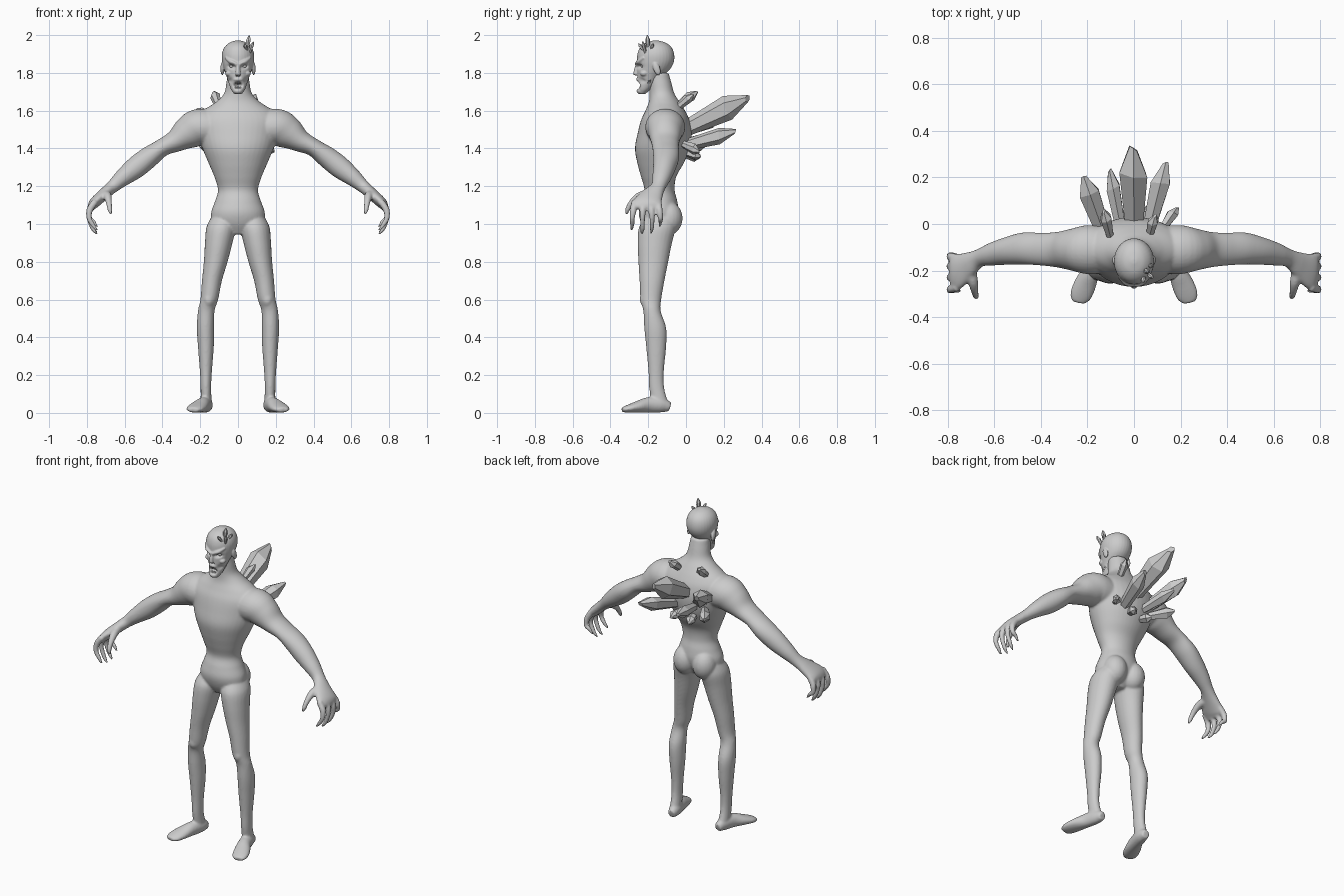
import bpy, bmesh, math, random
from mathutils import Vector, Matrix

random.seed(4)
grey = bpy.data.materials.new("stone_grey")
grey.diffuse_color = (0.6, 0.6, 0.6, 1)


def spline(pts, steps=5):
    """Catmull-Rom resampling of control rings."""
    v = [Vector(p) for p in pts]
    out = []
    for i in range(len(v) - 1):
        a, b, c, d = v[max(i - 1, 0)], v[i], v[i + 1], v[min(i + 2, len(v) - 1)]
        for k in range(steps):
            t = k / steps
            out.append(0.5 * (2 * b + (c - a) * t + (2 * a - 5 * b + 4 * c - d) * t * t
                              + (3 * b - a - 3 * c + d) * t ** 3))
    return out + [v[-1]]


def tube(bm, pts, ref=(1, 0, 0), upright=False, segs=24, mirror=False):
    """Loft of ellipses; each point is x, y, z, radius along ref, other radius."""
    rings = spline(pts)
    cen = [Vector(r[:3]) for r in rings]
    for s in ((1, -1) if mirror else (1,)):
        loops = []
        for i, r in enumerate(rings):
            t = cen[min(i + 1, len(cen) - 1)] - cen[max(i - 1, 0)]
            t = Vector((0, 0, 1)) if upright else t.normalized()
            u = Vector(ref)
            u = (u - t * u.dot(t)).normalized()
            w = t.cross(u)
            loop = []
            for k in range(segs):
                a = math.tau * k / segs
                p = cen[i] + u * max(r[3], .003) * math.cos(a) + w * max(r[4], .003) * math.sin(a)
                loop.append(bm.verts.new((p.x * s, p.y, p.z)))
            loops.append(loop)
        faces = [bm.faces.new(loops[0]), bm.faces.new(loops[-1][::-1])]
        for a, b in zip(loops, loops[1:]):
            for k in range(segs):
                j = (k + 1) % segs
                faces.append(bm.faces.new((a[k], b[k], b[j], a[j])))
        bmesh.ops.recalc_face_normals(bm, faces=faces)


def ball(bm, c, r, mirror=False, tilt=0):
    for s in ((1, -1) if mirror else (1,)):
        m = Matrix.Translation((c[0] * s, c[1], c[2])) @ Matrix.Rotation(tilt, 4, 'X') @ Matrix.Diagonal((*r, 1))
        bmesh.ops.create_uvsphere(bm, u_segments=20, v_segments=14, radius=1, matrix=m)


def add(name, bm, smooth=True):
    me = bpy.data.meshes.new(name)
    bm.to_mesh(me)
    bm.free()
    me.materials.append(grey)
    ob = bpy.data.objects.new(name, me)
    bpy.context.collection.objects.link(ob)
    for p in me.polygons:
        p.use_smooth = smooth
    return ob


def fuse(ob, voxel, rounds):
    """Weld overlapping volumes into one smooth skin."""
    m = ob.modifiers.new("weld", 'REMESH')
    m.mode, m.voxel_size, m.use_smooth_shade = 'VOXEL', voxel, True
    m = ob.modifiers.new("relax", 'SMOOTH')
    m.factor, m.iterations = 0.5, rounds
    me = bpy.data.meshes.new_from_object(ob.evaluated_get(bpy.context.evaluated_depsgraph_get()))
    ob.modifiers.clear()
    ob.data = me
    me.materials.clear()
    me.materials.append(grey)
    for p in me.polygons:
        p.use_smooth = True


# --- body: torso, legs, feet, arms, hands
bm = bmesh.new()
tube(bm, [(0, y, z, rx, ry) for z, y, rx, ry in [
    (.945, -.155, .05, .05), (1.0, -.148, .13, .088), (1.06, -.145, .142, .105),
    (1.12, -.142, .122, .096), (1.18, -.14, .106, .08), (1.25, -.145, .125, .093),
    (1.32, -.135, .155, .122), (1.40, -.125, .188, .145), (1.48, -.113, .212, .143),
    (1.55, -.11, .222, .128), (1.60, -.11, .185, .105), (1.645, -.115, .118, .082),
    (1.69, -.127, .074, .066), (1.75, -.137, .061, .059), (1.80, -.147, .055, .055)]],
    upright=True, segs=40)
tube(bm, [(.085, -.14, 1.03, .06, .08), (.09, -.152, .98, .078, .098), (.102, -.165, .90, .073, .091),
          (.118, -.173, .80, .063, .079), (.138, -.18, .70, .053, .066), (.152, -.186, .60, .047, .055),
          (.168, -.18, .54, .044, .046), (.172, -.163, .45, .046, .058), (.17, -.158, .35, .042, .053),
          (.17, -.158, .22, .032, .041), (.17, -.155, .13, .028, .04), (.168, -.135, .04, .03, .045)],
     upright=True, mirror=True)
tube(bm, [(.161, -.085, .03, .022, .024), (.167, -.13, .042, .034, .04), (.185, -.2, .042, .038, .041),
          (.21, -.26, .031, .048, .03), (.23, -.31, .021, .046, .02), (.237, -.338, .016, .028, .012)],
     mirror=True)
ball(bm, (.066, -.092, 1.03), (.07, .074, .088), True)       # buttocks
ball(bm, (.155, -.215, .60), (.03, .03, .04), True)          # kneecaps
tube(bm, [(.10, -.11, 1.50, .10, .09), (.20, -.11, 1.513, .105, .098), (.265, -.11, 1.483, .09, .088),
          (.33, -.11, 1.44, .076, .06), (.40, -.108, 1.405, .07, .047), (.47, -.105, 1.355, .069, .056),
          (.54, -.115, 1.30, .06, .058), (.61, -.13, 1.245, .049, .046), (.665, -.147, 1.197, .039, .034),
          (.71, -.175, 1.158, .056, .031), (.762, -.205, 1.11, .077, .028), (.782, -.21, 1.08, .07, .016)],
     ref=(0, 1, 0), segs=32, mirror=True)
for y0, y1, tip in [(-.272, -.285, .965), (-.228, -.23, .945), (-.186, -.18, .95), (-.147, -.135, .985)]:
    tube(bm, [(.755, y0, 1.12, .018, .018), (.785, (y0 + y1) / 2, 1.075, .018, .018),
              (.788, y1, 1.03, .014, .014), (.768, y1, tip + .03, .012, .012),
              (.745, y1 - .004, tip, .006, .006)], ref=(0, 1, 0), segs=12, mirror=True)
tube(bm, [(.70, -.20, 1.16, .026, .024), (.69, -.25, 1.145, .022, .022), (.683, -.29, 1.11, .016, .016),
          (.678, -.31, 1.075, .013, .013), (.672, -.315, 1.05, .006, .006)],
     ref=(0, 1, 0), segs=12, mirror=True)                    # thumbs
body = add("body", bm)
fuse(body, .0065, 6)

# --- head: skull, jaw, brows, nose, cheeks, ears
bm = bmesh.new()
tube(bm, [(0, y, z, rx, ry) for z, y, rx, ry in [
    (1.688, -.232, .02, .016), (1.71, -.222, .036, .032), (1.74, -.208, .047, .05),
    (1.78, -.193, .06, .066), (1.82, -.172, .074, .088), (1.86, -.162, .084, .098),
    (1.90, -.16, .085, .097), (1.935, -.16, .072, .083), (1.96, -.16, .045, .052),
    (1.972, -.16, .01, .01)]], upright=True, segs=32)
tube(bm, [(.006, -.262, 1.842, .011, .011), (.035, -.252, 1.858, .012, .012),
          (.066, -.222, 1.882, .007, .007)], ref=(0, 1, 0), mirror=True, segs=12)
tube(bm, [(0, -.255, 1.85, .009, .01), (0, -.265, 1.81, .012, .012),
          (0, -.268, 1.787, .014, .01)], segs=12)
ball(bm, (.046, -.222, 1.797), (.022, .022, .016), True)     # cheekbones
ball(bm, (0, -.24, 1.705), (.026, .022, .018))               # chin
ball(bm, (0, -.238, 1.765), (.032, .026, .016))              # upper lip
ball(bm, (.083, -.155, 1.822), (.01, .018, .036), True, .35)  # ears
head = add("head", bm)
fuse(head, .0038, 3)
# press in eye sockets, nostrils, mouth and hollow cheeks
for cx, cz, sx, sz, depth in [(.034, 1.835, .017, .011, .022), (-.034, 1.835, .017, .011, .022),
                              (.007, 1.782, .005, .006, .012), (-.007, 1.782, .005, .006, .012),
                              (0, 1.735, .018, .013, .045),
                              (.042, 1.758, .012, .014, .014), (-.042, 1.758, .012, .014, .014)]:
    for v in head.data.vertices:
        if v.co.y < -.18 and v.normal.y < .2:
            v.co.y += depth * math.exp(-((v.co.x - cx) / sx) ** 2 - ((v.co.z - cz) / sz) ** 2)

bm = bmesh.new()
ball(bm, (.033, -.226, 1.835), (.013, .012, .009), True)
add("eyes", bm)

bm = bmesh.new()
for x in (-.015, -.005, .005, .015):
    for z, flip in ((1.747, math.pi), (1.722, 0)):
        bmesh.ops.create_cone(bm, cap_ends=True, segments=6, radius1=.005, radius2=.001, depth=.014,
                              matrix=Matrix.Translation((x, -.245, z)) @ Matrix.Rotation(flip, 4, 'X'))
add("teeth", bm, False)


# --- crystals: tapered six-sided shards with chisel tips
def crystal(name, base, tip, r):
    base, tip = Vector(base), Vector(tip)
    axis = tip - base
    rot = axis.to_track_quat('Z', 'Y')
    bm = bmesh.new()
    loops = []
    for t, k in ((-.1, .65), (.68, 1.0), (1.0, .28)):
        loop = []
        for i in range(6):
            a = math.tau * (i + .5) / 6
            f = k * r * random.uniform(.88, 1.1)
            slant = .12 * math.cos(a + r * 90) if t > .5 else 0
            p = Vector((f * math.cos(a), f * math.sin(a), axis.length * t + slant * r * 2))
            loop.append(bm.verts.new(base + rot @ p))
        loops.append(loop)
    bm.faces.new(loops[0][::-1])
    bm.faces.new(loops[-1])
    for a, b in zip(loops, loops[1:]):
        for i in range(6):
            bm.faces.new((a[i], a[(i + 1) % 6], b[(i + 1) % 6], b[i]))
    bmesh.ops.recalc_face_normals(bm, faces=bm.faces)
    add(name, bm, False)


for i, (b, t, r) in enumerate([
        ((0, .0, 1.505), (-.003, .325, 1.665), .065), ((.07, 0, 1.42), (.135, .26, 1.49), .045),
        ((-.14, -.01, 1.50), (-.215, .20, 1.595), .052), ((-.06, 0, 1.43), (-.105, .23, 1.475), .035),
        ((-.13, 0, 1.42), (-.205, .11, 1.425), .035), ((.03, 0, 1.38), (.05, .075, 1.36), .03),
        ((-.05, -.01, 1.37), (-.07, .07, 1.355), .028), ((.13, -.01, 1.42), (.185, .07, 1.385), .028),
        ((-.105, -.04, 1.63), (-.13, .055, 1.70), .027), ((.07, -.04, 1.62), (.09, .035, 1.685), .025)]):
    crystal(f"back_crystal_{i + 1}", b, t, r)
for i, (b, t, r) in enumerate([
        ((.048, -.20, 1.925), (.058, -.205, 1.998), .013), ((.062, -.215, 1.91), (.08, -.23, 1.965), .011),
        ((.045, -.225, 1.92), (.035, -.25, 1.955), .010), ((.06, -.185, 1.92), (.08, -.175, 1.955), .010)]):
    crystal(f"head_crystal_{i + 1}", b, t, r)
